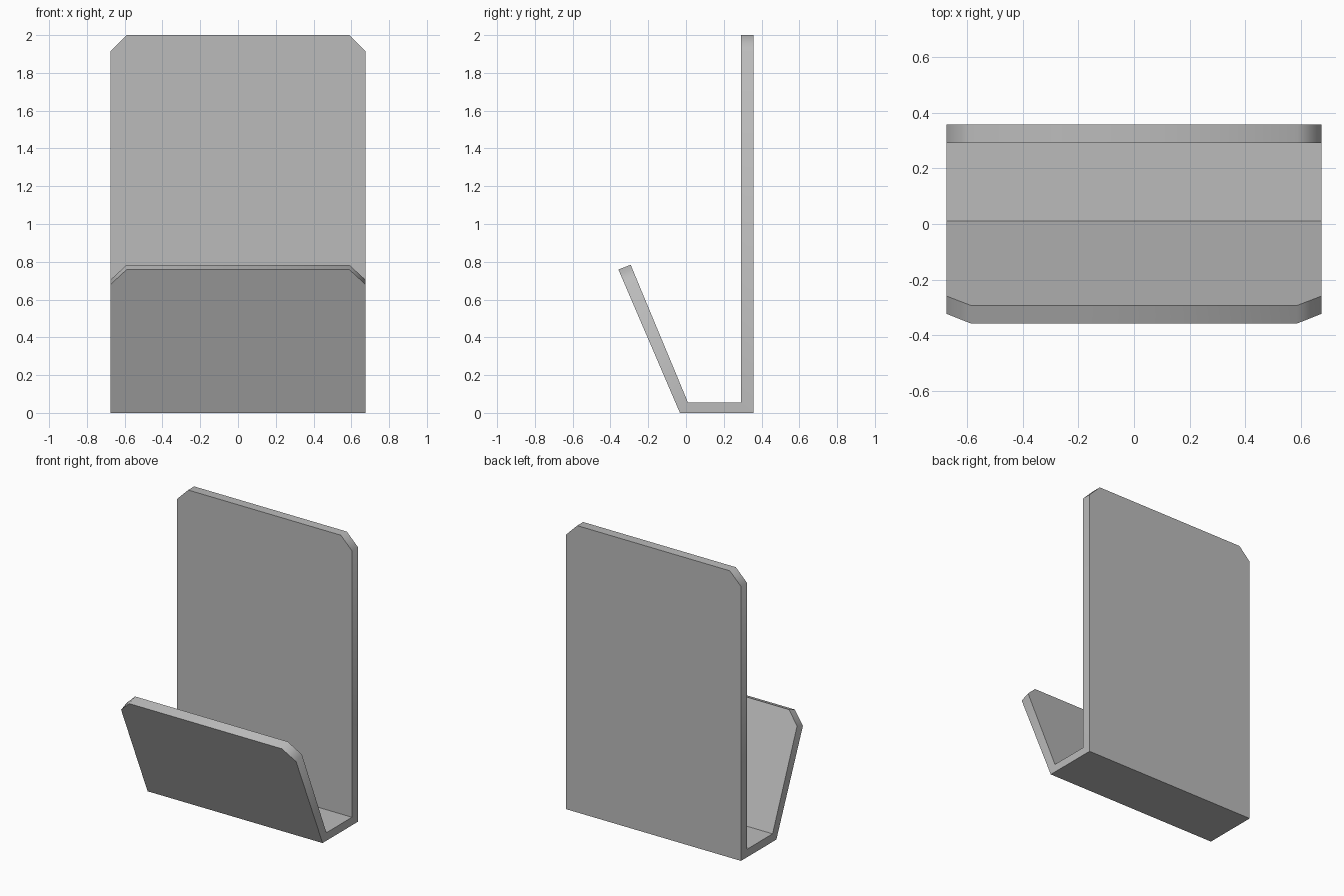
import bpy, bmesh, math

cube = bpy.data.objects.get("Cube")
if cube:
    bpy.data.objects.remove(cube, do_unlink=True)

HALF_WIDTH = 0.675
CHAMFER = 0.086

# Single grey finish
grey = bpy.data.materials.new("plain_grey")
grey.use_nodes = True
colour = (0.5, 0.5, 0.5, 1)
grey.diffuse_color = colour
grey.node_tree.nodes["Principled BSDF"].inputs["Base Color"].default_value = colour

# Side profile (y, z): back plate, shelf, leaning front lip
profile = [(0.358, 0), (0.358, 2), (0.292, 2), (0.292, 0.056),
           (0.01, 0.056), (-0.293, 0.784), (-0.358, 0.759), (-0.032, 0)]

# Extrude the profile across the width
bm = bmesh.new()
side = bm.faces.new([bm.verts.new((-HALF_WIDTH, y, z)) for y, z in profile])
swept = bmesh.ops.extrude_face_region(bm, geom=[side])
moved = [g for g in swept["geom"] if isinstance(g, bmesh.types.BMVert)]
bmesh.ops.translate(bm, verts=moved, vec=(2 * HALF_WIDTH, 0, 0))
bmesh.ops.recalc_face_normals(bm, faces=bm.faces)

# Chamfer the upper corners of the back plate and the lip
corners = [e for e in bm.edges
           if abs(e.verts[0].co.x - e.verts[1].co.x) < 0.01
           and e.calc_length() < 0.1 and min(v.co.z for v in e.verts) > 0.5]
bmesh.ops.bevel(bm, geom=corners, offset=CHAMFER, offset_type='OFFSET',
                segments=1, profile=0.5, affect='EDGES')
bmesh.ops.recalc_face_normals(bm, faces=bm.faces)

mesh = bpy.data.meshes.new("folded_holder")
bm.to_mesh(mesh)
bm.free()
mesh.materials.append(grey)
holder = bpy.data.objects.new("folded_holder", mesh)
bpy.context.collection.objects.link(holder)

# Smooth the chamfers only, keeping the folds crisp
bpy.ops.object.select_all(action='DESELECT')
holder.select_set(True)
bpy.context.view_layer.objects.active = holder
bpy.ops.object.shade_smooth_by_angle(angle=math.radians(50))
